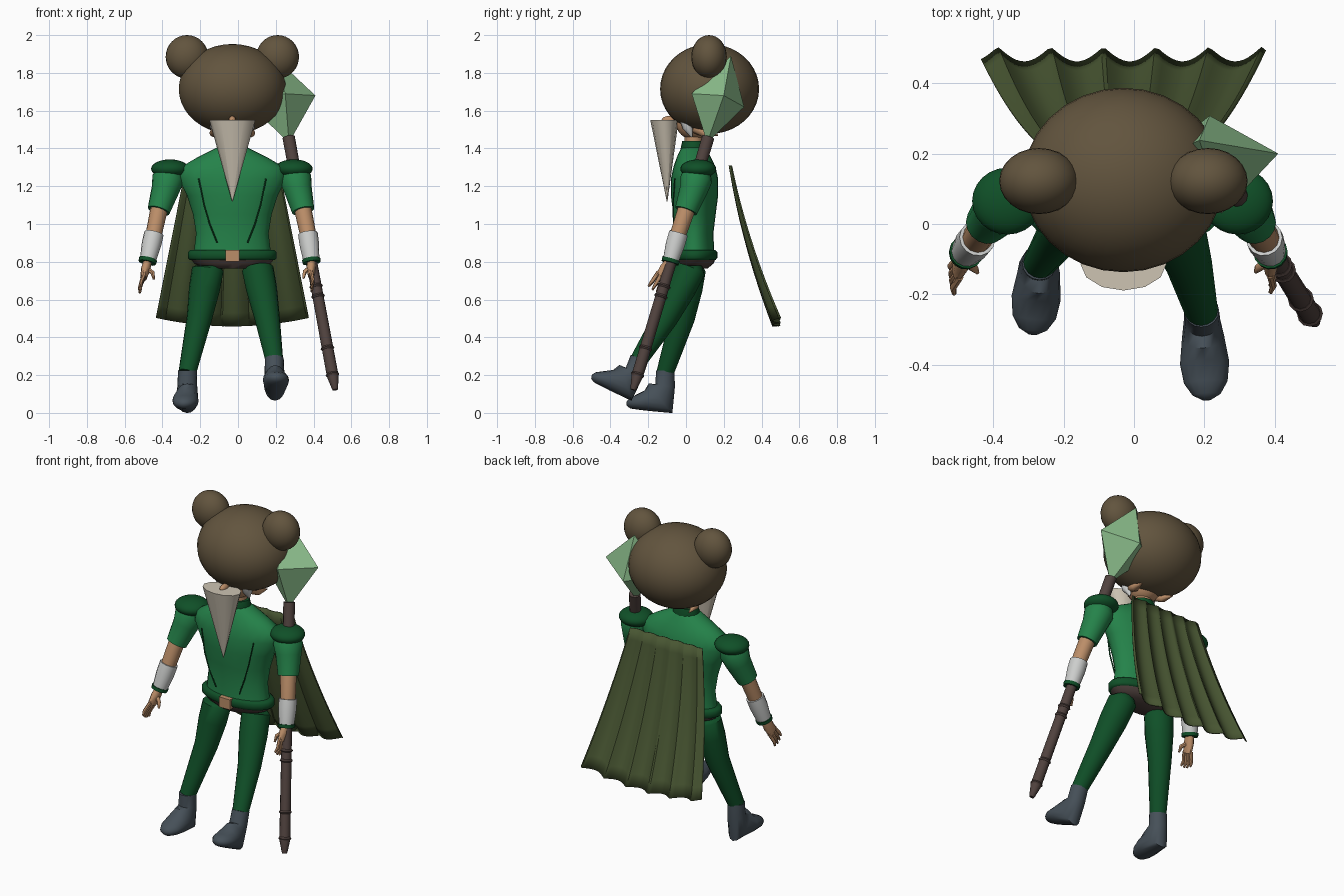
import bpy, bmesh, math
from mathutils import Vector, Matrix

if "Cube" in bpy.data.objects:
    bpy.data.objects.remove(bpy.data.objects["Cube"])

CX = -0.03  # body centre line


def material(name, r, g, b):
    m = bpy.data.materials.new(name)
    m.use_nodes = True
    m.diffuse_color = (r, g, b, 1)
    m.node_tree.nodes["Principled BSDF"].inputs["Base Color"].default_value = (r, g, b, 1)
    return m


GREEN = material("shirt green", .018, .225, .068)
DARK = material("dark green", .005, .08, .021)
HAIR = material("hair brown", .122, .089, .048)
BEARD = material("beard cream", .61, .55, .45)
SKIN = material("skin", .50, .27, .14)
WHITE = material("wrap white", .61, .62, .61)
BOOT = material("boot grey", .061, .08, .098)
CAPE = material("cape olive", .065, .093, .032)
WOOD = material("staff brown", .08, .054, .048)
GEM = material("crystal green", .262, .515, .262)


def finish(name, bm, mat, smooth=True, angle=50):
    bmesh.ops.recalc_face_normals(bm, faces=bm.faces)
    mesh = bpy.data.meshes.new(name)
    bm.to_mesh(mesh)
    bm.free()
    mesh.materials.append(mat)
    ob = bpy.data.objects.new(name, mesh)
    bpy.context.collection.objects.link(ob)
    if smooth:
        bpy.ops.object.select_all(action="DESELECT")
        ob.select_set(True)
        bpy.context.view_layer.objects.active = ob
        bpy.ops.object.shade_smooth_by_angle(angle=math.radians(angle))
    return ob


def loft(name, rings, mat, n=16, level=False, smooth=True):
    """Skin rings of (centre, radius u, radius v); level keeps rings horizontal."""
    bm = bmesh.new()
    pts = [Vector(r[0]) for r in rings]
    loops = []
    for i, (c, ru, rv) in enumerate(rings):
        t = (pts[min(i + 1, len(pts) - 1)] - pts[max(i - 1, 0)]).normalized()
        if level:
            t = Vector((0, 0, 1))
        u = (Vector((1, 0, 0)) - t * t.x).normalized()
        v = t.cross(u)
        angles = [2 * math.pi * k / n for k in range(n)]
        loops.append([bm.verts.new(pts[i] + u * ru * math.cos(a) + v * rv * math.sin(a)) for a in angles])
    for a, b in zip(loops, loops[1:]):
        for k in range(n):
            bm.faces.new((a[k], a[(k + 1) % n], b[(k + 1) % n], b[k]))
    bm.faces.new(loops[0])
    bm.faces.new(loops[-1])
    return finish(name, bm, mat, smooth)


def tube(name, pts, radii, mat, n=12):
    return loft(name, [(p, r, r) for p, r in zip(pts, radii)], mat, n)


def ball(name, centre, radii, mat, seg=24):
    bm = bmesh.new()
    bmesh.ops.create_uvsphere(bm, u_segments=seg, v_segments=seg * 2 // 3, radius=1)
    bmesh.ops.transform(bm, matrix=Matrix.Translation(centre) @ Matrix.Diagonal((*radii, 1)), verts=bm.verts)
    return finish(name, bm, mat)


def stack(name, rows, mat, n=24):
    """Horizontal ellipses given as (z, centre y, rx, ry)."""
    return loft(name, [((CX, y, z), rx, ry) for z, y, rx, ry in rows], mat, n, True)


# Big round hair with two buns
ball("hair", (CX, .125, 1.715), (.285, .262, .238), HAIR, 30)
for side, tag in ((-1, "right"), (1, "left")):
    ball(tag + "_hair_bun", (CX + side * .24, .122, 1.885), (.113, .094, .115), HAIR)

# Face, neck, nose, pointed ears and side whiskers
ball("face", (CX, .045, 1.54), (.1, .1, .095), SKIN)
stack("neck", [(1.36, .04, .055, .05), (1.5, .04, .055, .05)], SKIN, 14)
ball("nose", (CX, -.09, 1.55), (.02, .04, .022), SKIN, 12)
for side, tag in ((-1, "right"), (1, "left")):
    tube(tag + "_ear", [(CX + side * .08, .05, 1.51), (CX + side * .1, .1, 1.48),
                        (CX + side * .11, .17, 1.47)], [.03, .022, .003], SKIN, 8)
    tube(tag + "_whisker", [(CX + side * .08, .0, 1.56), (CX + side * .09, .01, 1.51),
                            (CX + side * .085, .03, 1.46)], [.035, .028, .004], WHITE, 8)

# Long tapering beard
loft("beard", [((CX, -.1, 1.12), .002, .002), ((CX, -.114, 1.55), .122, .075)], BEARD, 12, True)

# Shirt, collar, belt, hips and buckle
stack("shirt", [(.84, .045, .205, .105), (.95, .045, .192, .1), (1.05, .045, .208, .112),
                (1.15, .045, .24, .125), (1.24, .045, .285, .125), (1.3, .045, .275, .112),
                (1.35, .042, .19, .092), (1.39, .04, .11, .072), (1.41, .04, .07, .06)], GREEN)
stack("collar", [(1.37, .04, .08, .066), (1.4, .04, .082, .068), (1.44, .04, .07, .06)], DARK, 16)
stack("belt", [(.81, .045, .225, .112), (.82, .045, .235, .121), (.85, .045, .235, .121),
               (.862, .045, .222, .11)], DARK)
stack("hips", [(.765, .04, .15, .075), (.79, .045, .2, .1), (.812, .045, .22, .11)], WOOD)
bm = bmesh.new()
bmesh.ops.create_cube(bm, size=1)
bmesh.ops.transform(bm, matrix=Matrix.Translation((CX, -.075, .832)) @ Matrix.Diagonal((.074, .03, .062, 1)),
                    verts=bm.verts)
finish("buckle", bm, SKIN, False)

# Cords down the chest
for side, tag in ((-1, "right"), (1, "left")):
    tube(tag + "_cord", [(CX + side * .178, -.06, 1.24), (CX + side * .15, -.068, 1.1),
                         (CX + side * .12, -.066, 1.0), (CX + side * .08, -.058, .9)],
         [.004] * 4, DARK, 6)


def arm(tag, side, path):
    shoulder, upper, elbow, fore, wrist, hand = [Vector(p) for p in path]
    ball(tag + "_shoulder_pad", shoulder + Vector((0, 0, .012)), (.1, .095, .05), DARK)
    tube(tag + "_sleeve", [shoulder, shoulder.lerp(upper, .4), upper, elbow], [.068, .085, .074, .06], GREEN, 16)
    tube(tag + "_forearm", [upper, elbow, fore, wrist], [.05, .046, .043, .034], SKIN)
    tube(tag + "_bracer", [fore, fore.lerp(wrist, .4), wrist], [.052, .052, .043], WHITE, 14)
    along = (wrist - fore).normalized()
    tube(tag + "_cuff", [wrist - along * .004, wrist + along * .016], [.049, .047], DARK, 14)
    # Palm with four fingers and a thumb
    along = (hand - wrist).normalized()
    across = Vector((0, 1, 0)).cross(along).normalized()
    loft(tag + "_palm", [(wrist, .022, .026), (wrist.lerp(hand, .5), .025, .036),
                         (hand, .018, .036)], SKIN, 10)
    spread = along.cross(across).normalized()
    for k in range(4):
        off = spread * (k - 1.5) * .019
        tip = hand + off * 1.4 + along * (.085 - .008 * abs(k - 1.5))
        mid = hand + off * 1.2 + along * .045 + Vector((side * .008, 0, 0))
        tube(f"{tag}_finger_{k + 1}", [hand + off - along * .01, mid, tip], [.011, .01, .006], SKIN, 7)
    base = wrist.lerp(hand, .45)
    tube(tag + "_thumb", [base, base + Vector((-side * .035, -.025, -.025)),
                          base + Vector((-side * .042, -.035, -.06))], [.014, .012, .006], SKIN, 7)


arm("right", -1, [(-.36, .065, 1.28), (-.385, .04, 1.18), (-.42, 0, 1.07),
                  (-.445, -.04, .95), (-.477, -.08, .81), (-.5, -.13, .715)])
arm("left", 1, [(.295, .065, 1.28), (.318, .04, 1.18), (.345, 0, 1.07),
                (.37, -.04, .95), (.388, -.08, .81), (.388, -.125, .725)])


def leg(tag, hip, knee, ankle, pitch, turn):
    hip, knee, ankle = Vector(hip), Vector(knee), Vector(ankle)
    loft(tag + "_leg", [(hip + Vector((0, 0, .02)), .065, .06), (hip, .084, .08), (hip.lerp(knee, .4), .082, .08),
                        (knee, .067, .066), (knee.lerp(ankle, .5), .057, .056),
                        (ankle, .047, .046)], DARK, 16)
    # Boot bends from the shaft to the toe, then tilts with the stride
    rot = Matrix.Rotation(turn, 3, "Z") @ Matrix.Rotation(-pitch, 3, "X")
    rows = [(0, .01, .05, .049), (0, -.07, .052, .052), (-.025, -.138, .06, .1),
            (-.1, -.15, .07, .055), (-.155, -.16, .062, .038), (-.19, -.166, .04, .026),
            (-.205, -.168, .012, .01)]
    loft(tag + "_boot", [(ankle + rot @ Vector((0, y, z)), a, b) for y, z, a, b in rows], BOOT, 16)


leg("right", (-.16, .025, .76), (-.205, -.02, .5), (-.268, -.11, .215), 0, -.1)
leg("left", (.105, .025, .76), (.155, -.11, .5), (.192, -.25, .28), math.radians(20), .06)

# Cape: pleats deepen towards the hem
bm = bmesh.new()
cols, rows = 64, 12
grid = []
for j in range(rows + 1):
    s = j / rows
    line = []
    for i in range(cols + 1):
        u = 2 * i / cols - 1
        wave = abs(math.sin(math.pi * (2.7 * u + .38))) - .5
        line.append(bm.verts.new((CX + u * (.245 + .16 * s),
                                  .238 + .15 * s + .095 * s * s - wave * (.012 + .03 * s),
                                  1.31 - .85 * s + .045 * u * u * s)))
    grid.append(line)
for a, b in zip(grid, grid[1:]):
    for i in range(cols):
        bm.faces.new((a[i], a[i + 1], b[i + 1], b[i]))
cape = finish("cape", bm, CAPE, True, 30)
solid = cape.modifiers.new("thickness", "SOLIDIFY")
solid.thickness = .006

# Staff with rings and a tapered foot
foot, head = Vector((.515, -.28, .122)), Vector((.268, .118, 1.46))
at = lambda t: foot.lerp(head, t)
tube("staff", [at(0), at(.01), at(.055), at(.07), at(.5), at(1)], [.014, .018, .031, .031, .029, .033], WOOD)
for k, t in enumerate((.06, .165, .37, .41)):
    tube(f"staff_ring_{k + 1}", [at(t - .006), at(t), at(t + .006)], [.031, .037, .031], WOOD)

# Faceted crystal on the staff
bm = bmesh.new()
low = bm.verts.new((.27, .112, 1.43))
top = bm.verts.new((.186, .238, 1.89))
belt = [bm.verts.new(p) for p in ((.41, .2, 1.68), (.215, .308, 1.62), (.04, .17, 1.65), (.25, .03, 1.69))]
for k in range(4):
    for end in (low, top):
        bm.faces.new((belt[k], belt[(k + 1) % 4], end))
finish("crystal", bm, GEM, False)
